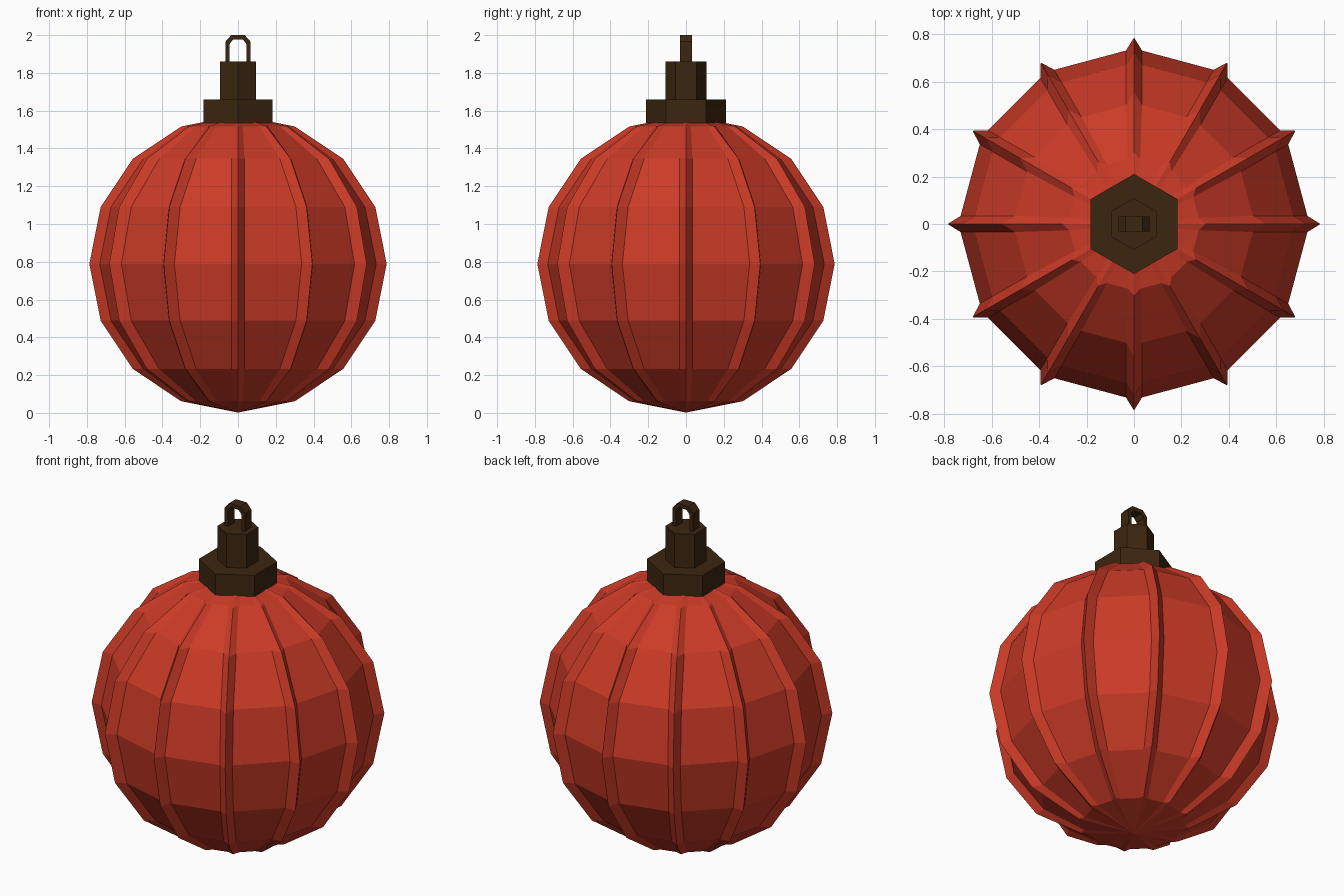
import bpy, bmesh, math

if "Cube" in bpy.data.objects:
    bpy.data.objects.remove(bpy.data.objects["Cube"])

def material(name, rgb):
    m = bpy.data.materials.new(name)
    m.diffuse_color = (*rgb, 1)
    m.use_nodes = True
    m.node_tree.nodes["Principled BSDF"].inputs["Base Color"].default_value = m.diffuse_color
    return m

RED = material("ornament red", (0.60, 0.043, 0.020))
BROWN = material("dark brown", (0.046, 0.019, 0.005))

def finish(bm, name, mat):
    bmesh.ops.recalc_face_normals(bm, faces=bm.faces[:])
    me = bpy.data.meshes.new(name)
    bm.to_mesh(me)
    bm.free()
    me.materials.append(mat)
    ob = bpy.data.objects.new(name, me)
    bpy.context.collection.objects.link(ob)
    return ob

# Ribbed ball: each ring repeats rib base, rib tip, rib base twelve times
R, CZ, RIBS, RINGS = 0.787, 0.789, 12, 8
bm = bmesh.new()
rings = []
for k in range(1, RINGS):
    t = math.pi * k / RINGS
    r, z = R * math.sin(t), CZ - R * math.cos(t)
    end = k in (1, RINGS - 1)
    depth, half = (0.028, 0.026) if end else (0.055, 0.034)
    ring = []
    for i in range(RIBS):
        a = 2 * math.pi * i / RIBS
        c, s = math.cos(a), math.sin(a)
        for u, v in ((r - depth, -half), (r, 0), (r - depth, half)):
            ring.append(bm.verts.new((u * c - v * s, u * s + v * c, z)))
    rings.append(ring)
n = RIBS * 3
for lo, hi in zip(rings, rings[1:]):
    for i in range(n):
        j = (i + 1) % n
        bm.faces.new((lo[i], lo[j], hi[j], hi[i]))
for ring, z in ((rings[0], CZ - R), (rings[-1], CZ + R)):
    pole = bm.verts.new((0, 0, z))
    for i in range(n):
        bm.faces.new((ring[i], ring[(i + 1) % n], pole))
finish(bm, "ribbed_ball", RED)

# Hexagonal collar and neck, corners towards +-y
def hex_prism(name, radius, z0, z1):
    bm = bmesh.new()
    loops = [[bm.verts.new((radius * math.sin(i * math.pi / 3),
                            radius * math.cos(i * math.pi / 3), z))
              for i in range(6)] for z in (z0, z1)]
    for i in range(6):
        j = (i + 1) % 6
        bm.faces.new((loops[0][i], loops[0][j], loops[1][j], loops[1][i]))
    for loop in loops:
        bm.faces.new(loop)
    finish(bm, name, BROWN)

hex_prism("collar", 0.211, 1.535, 1.66)
hex_prism("neck", 0.109, 1.65, 1.86)

# Hanging loop: chamfered arch with a rectangular section
outer = [(-0.066, 1.85), (-0.066, 1.966), (-0.036, 2.0),
         (0.036, 2.0), (0.066, 1.966), (0.066, 1.85)]
inner = [(-0.044, 1.85), (-0.044, 1.953), (-0.026, 1.977),
         (0.026, 1.977), (0.044, 1.953), (0.044, 1.85)]
bm = bmesh.new()
sections = [[bm.verts.new((p[0], y, p[1]))
             for p, y in ((o, -0.031), (o, 0.031), (i, 0.031), (i, -0.031))]
            for o, i in zip(outer, inner)]
for a, b in zip(sections, sections[1:]):
    for i in range(4):
        j = (i + 1) % 4
        bm.faces.new((a[i], a[j], b[j], b[i]))
bm.faces.new(sections[0])
bm.faces.new(sections[-1])
finish(bm, "hanging_loop", BROWN)
